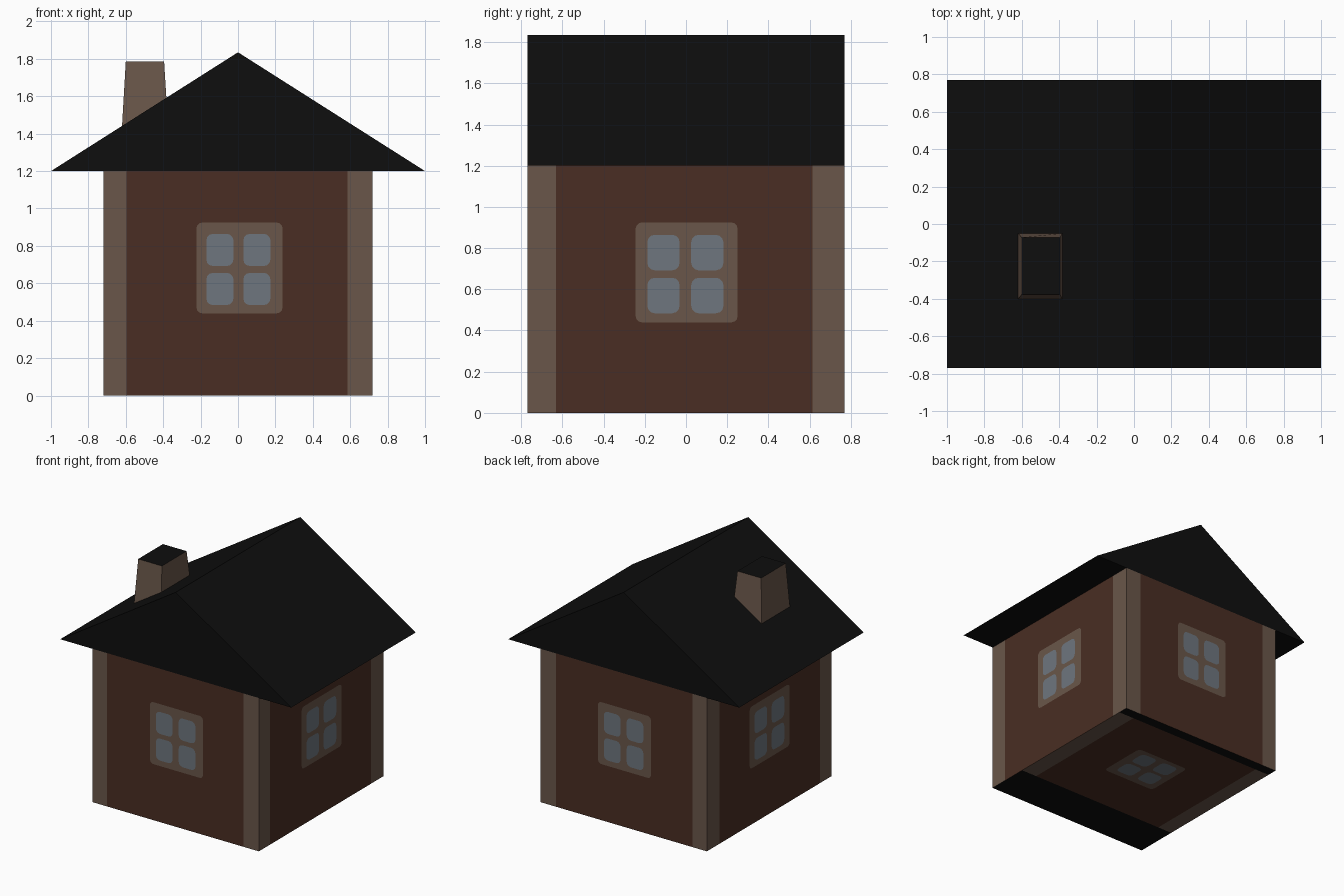
import bpy, bmesh, math
from mathutils import Vector

if "Cube" in bpy.data.objects:
    bpy.data.objects.remove(bpy.data.objects["Cube"])

def material(name, rgb):
    m = bpy.data.materials.new(name)
    m.diffuse_color = (*rgb, 1)
    m.use_nodes = True
    m.node_tree.nodes["Principled BSDF"].inputs["Base Color"].default_value = m.diffuse_color
    return m

WALL = material("brown_wall", (0.068, 0.027, 0.0168))
TRIM = material("tan_trim", (0.142, 0.094, 0.068))
GLASS = material("grey_blue_glass", (0.156, 0.181, 0.209))
BLACK = material("black_roof", (0.0044, 0.0044, 0.0044))

HX, HY, EAVE, RIDGE = 0.72, 0.77, 1.2, 1.835

def finish(name, bm, mats):
    me = bpy.data.meshes.new(name)
    bm.to_mesh(me)
    bm.free()
    for m in mats:
        me.materials.append(m)
    ob = bpy.data.objects.new(name, me)
    bpy.context.collection.objects.link(ob)
    return ob

# Walls and floor: a box cut at the corner boards and floor bands
bm = bmesh.new()
bmesh.ops.create_cube(bm, size=1)
for v in bm.verts:
    v.co = Vector((v.co.x * 2 * HX, v.co.y * 2 * HY, (v.co.z + 0.5) * EAVE))
cuts = [((x, 0, 0), (1, 0, 0)) for x in (-0.595, 0.585)]
cuts += [((0, y, 0), (0, 1, 0)) for y in (-0.63, -0.43, 0.615, 0.69)]
for co, no in cuts:
    bmesh.ops.bisect_plane(bm, geom=bm.verts[:] + bm.edges[:] + bm.faces[:],
                           plane_co=co, plane_no=no)
# The roof covers the top
bmesh.ops.delete(bm, geom=[f for f in bm.faces if f.normal.z > 0.5], context='FACES')
for f in bm.faces:
    c = f.calc_center_median()
    if f.normal.z < -0.5:
        if c.y < -0.43 or c.y > 0.69:
            f.material_index = 2
        elif abs(c.x) > 0.58:
            f.material_index = 1
    elif abs(f.normal.y) > 0.5:
        f.material_index = int(abs(c.x) > 0.58)
    else:
        f.material_index = int(c.y < -0.63 or c.y > 0.615)
finish("walls", bm, [WALL, TRIM, BLACK])

# Roof: triangular prism
bm = bmesh.new()
front = bm.faces.new([bm.verts.new(p) for p in
                      ((-1, -HY, EAVE), (1, -HY, EAVE), (0, -HY, RIDGE))])
ext = bmesh.ops.extrude_face_region(bm, geom=[front], use_keep_orig=True)
for v in ext["geom"]:
    if isinstance(v, bmesh.types.BMVert):
        v.co.y = HY
bmesh.ops.recalc_face_normals(bm, faces=bm.faces[:])
finish("roof", bm, [BLACK])

# Chimney: tapered block standing on the roof slope
def roof_z(x):
    return EAVE + (RIDGE - EAVE) * (1 - abs(x))

bm = bmesh.new()
low = [bm.verts.new((x, y, roof_z(x))) for x, y in
       ((-0.62, -0.40), (-0.383, -0.40), (-0.383, -0.05), (-0.62, -0.05))]
top = [bm.verts.new((x, y, 1.785)) for x, y in
       ((-0.60, -0.377), (-0.395, -0.377), (-0.395, -0.072), (-0.60, -0.072))]
for i in range(4):
    j = (i + 1) % 4
    bm.faces.new((low[i], low[j], top[j], top[i]))
bm.faces.new(top).material_index = 1
finish("chimney", bm, [TRIM, BLACK])

# Windows: a rounded frame plate with four rounded panes
def rounded_plate(bm, place, cu, cv, w, h, r, lift, mat):
    pts = []
    for k, (su, sv) in enumerate(((1, 1), (-1, 1), (-1, -1), (1, -1))):
        for s in range(4):
            a = math.radians(90 * k + 30 * s)
            pts.append(place(cu + su * (w / 2 - r) + r * math.cos(a),
                             cv + sv * (h / 2 - r) + r * math.sin(a), lift))
    bm.faces.new([bm.verts.new(p) for p in pts]).material_index = mat

def window(name, origin, u, v, w, h):
    origin, u, v = Vector(origin), Vector(u), Vector(v)
    n = u.cross(v)
    place = lambda a, b, c: origin + u * a + v * b + n * c
    bm = bmesh.new()
    rounded_plate(bm, place, 0, 0, w, h, 0.03, 0.002, 0)
    for su in (-1, 1):
        for sv in (-1, 1):
            rounded_plate(bm, place, su * w * 0.215 - 0.006, sv * h * 0.215 - 0.008,
                          w * 0.315, h * 0.355, 0.035, 0.004, 1)
    finish(name, bm, [TRIM, GLASS])

UP = (0, 0, 1)
window("front_window", (0.008, -HY, 0.682), (1, 0, 0), UP, 0.46, 0.485)
window("back_window", (-0.008, HY, 0.682), (-1, 0, 0), UP, 0.46, 0.485)
window("right_window", (HX, 0.003, 0.682), (0, 1, 0), UP, 0.495, 0.485)
window("left_window", (-HX, -0.003, 0.682), (0, -1, 0), UP, 0.495, 0.485)
# The floor repeats the window (its plates sit just inside z = 0)
window("floor_window", (0.03, 0.17, 0), (1, 0, 0), (0, -1, 0), 0.46, 0.40)
